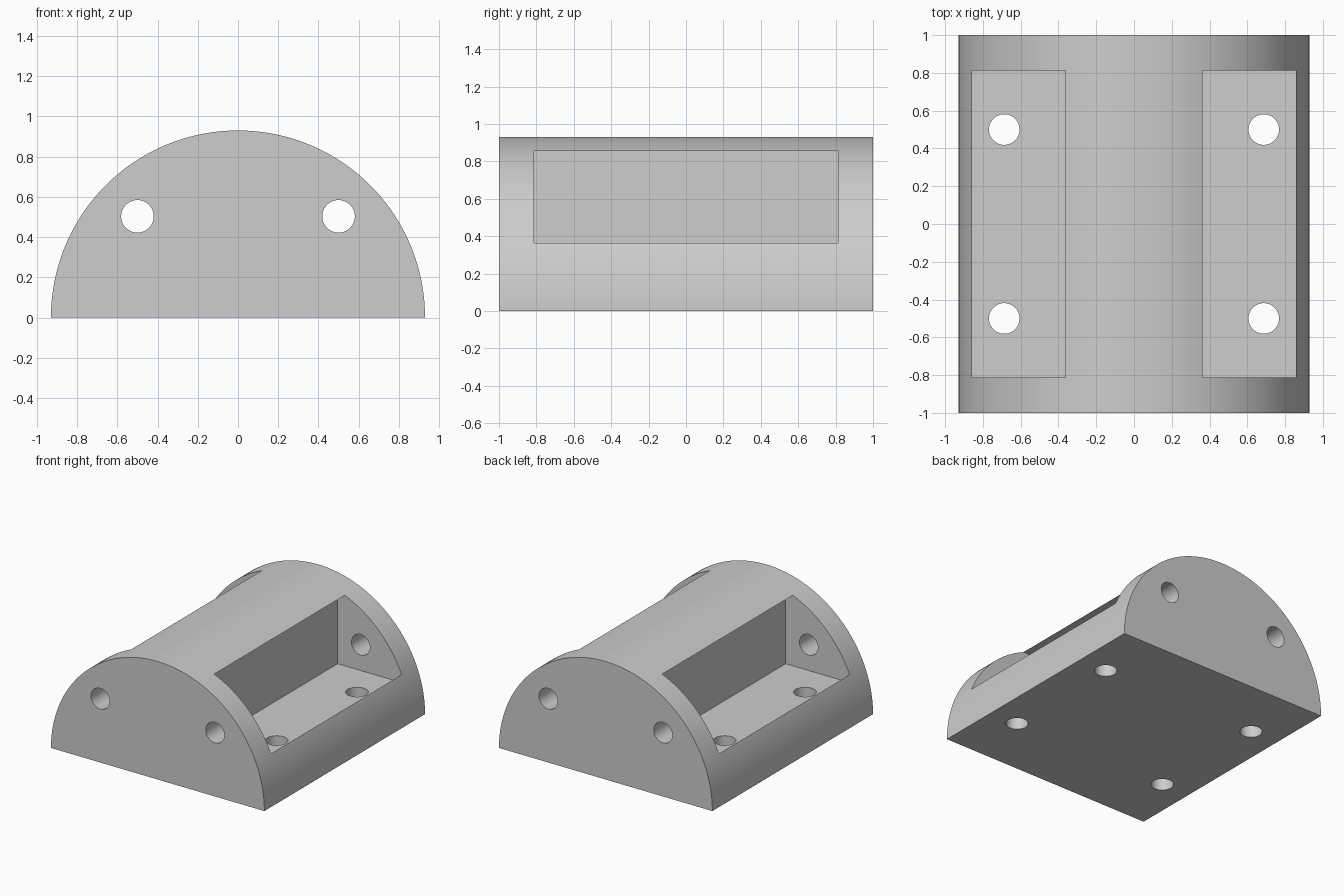
import bpy
import bmesh
import math
from mathutils import Matrix

RADIUS, LENGTH = 0.93, 2.0
POCKET_MIN, POCKET_MAX, POCKET_HALF = 0.30, 0.8565, 0.813
HOLE_R = 0.081

cube = bpy.data.objects.get("Cube")
if cube:
    bpy.data.objects.remove(cube, do_unlink=True)

GREY = (0.61, 0.61, 0.61, 1)
grey = bpy.data.materials.new("mid_grey")
grey.use_nodes = True
grey.diffuse_color = GREY
grey.node_tree.nodes["Principled BSDF"].inputs["Base Color"].default_value = GREY


def add_object(name, bm):
    bmesh.ops.recalc_face_normals(bm, faces=bm.faces)
    mesh = bpy.data.meshes.new(name)
    bm.to_mesh(mesh)
    bm.free()
    mesh.materials.append(grey)
    obj = bpy.data.objects.new(name, mesh)
    bpy.context.collection.objects.link(obj)
    return obj


def box(name, centre, size):
    bm = bmesh.new()
    bmesh.ops.create_cube(bm, size=1, matrix=Matrix.Translation(centre) @ Matrix.Diagonal((*size, 1)))
    return add_object(name, bm)


def rod(name, centre, depth, tilt=0):
    bm = bmesh.new()
    bmesh.ops.create_cone(bm, cap_ends=True, segments=48, radius1=HOLE_R, radius2=HOLE_R, depth=depth,
                          matrix=Matrix.Translation(centre) @ Matrix.Rotation(tilt, 4, "X"))
    return add_object(name, bm)


# Half-round body: semicircle profile extruded along y
bm = bmesh.new()
steps = 96
arc = [math.pi * i / steps for i in range(steps + 1)]
profile = bm.faces.new([bm.verts.new((RADIUS * math.cos(a), -LENGTH / 2, RADIUS * math.sin(a))) for a in arc])
extruded = bmesh.ops.extrude_face_region(bm, geom=[profile], use_keep_orig=True)
bmesh.ops.translate(bm, vec=(0, LENGTH, 0),
                    verts=[v for v in extruded["geom"] if isinstance(v, bmesh.types.BMVert)])
body = add_object("half_round_body", bm)

# Square pockets that break through the curve, leaving a small lip along the top and outer side
middle = (POCKET_MIN + POCKET_MAX) / 2
width = POCKET_MAX - POCKET_MIN
cutters = []
for side in (-1, 1):
    cutters.append(box("pocket_cutter", (side * middle, 0, middle), (width, 2 * POCKET_HALF, width)))
    # Holes through the end walls and the floor
    cutters.append(rod("end_hole_cutter", (side * 0.5, 0, 0.503), LENGTH + 0.4, math.pi / 2))
    for y in (-0.5, 0.5):
        cutters.append(rod("floor_hole_cutter", (side * 0.687, y, 0.15), 0.6))

bpy.ops.object.select_all(action="DESELECT")
bpy.context.view_layer.objects.active = body
body.select_set(True)
for cutter in cutters:
    cutter.hide_render = True
    cut = body.modifiers.new("cut", "BOOLEAN")
    cut.operation = "DIFFERENCE"
    cut.solver = "EXACT"
    cut.object = cutter
    bpy.ops.object.modifier_apply(modifier=cut.name)
    bpy.data.objects.remove(cutter, do_unlink=True)

bpy.ops.object.shade_smooth_by_angle(angle=math.radians(30))
